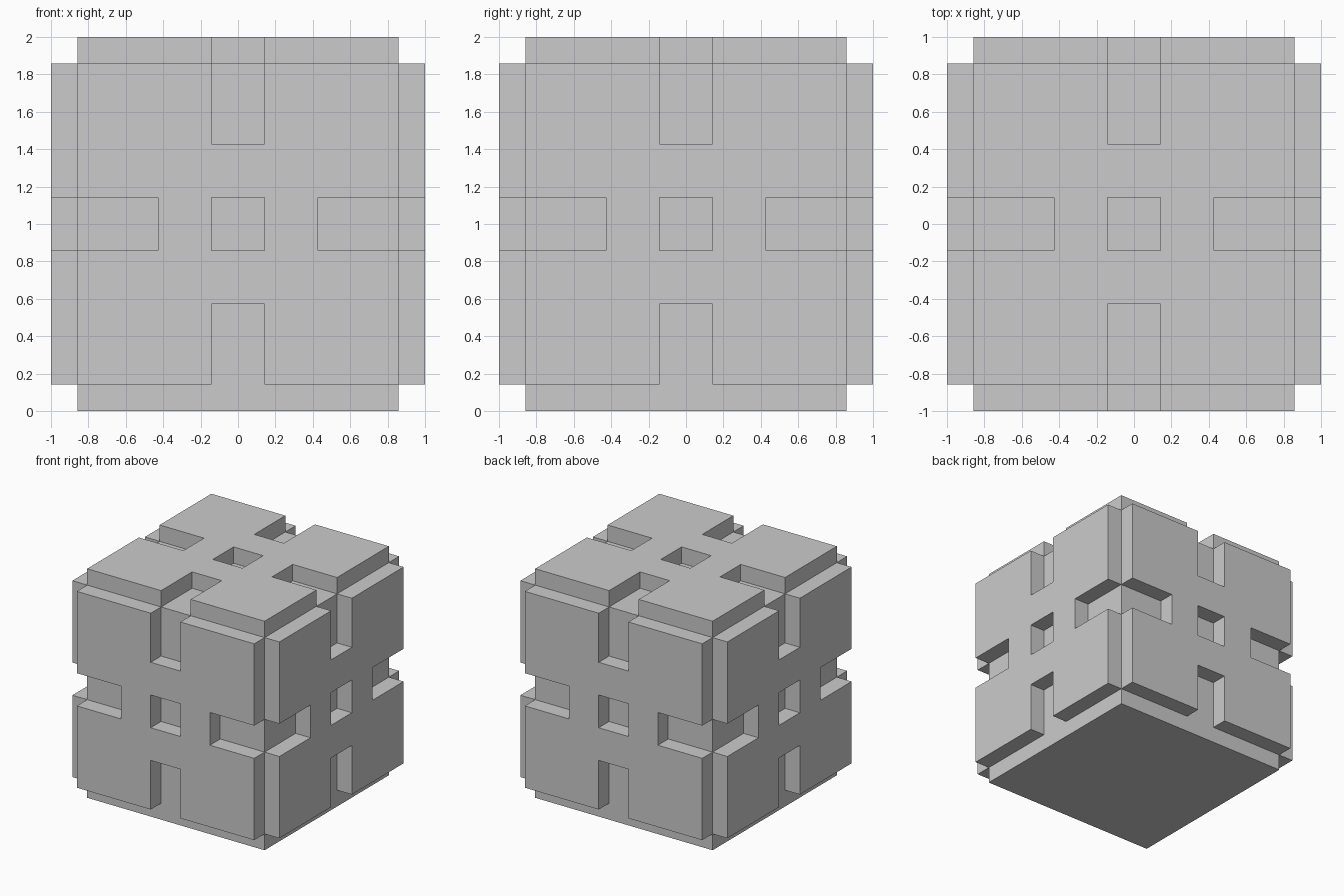
import bpy
import bmesh
from math import pi
from mathutils import Matrix, Vector

old = bpy.data.objects.get("Cube")
if old:
    bpy.data.objects.remove(old, do_unlink=True)

U = 1 / 7          # grid unit of the design
HALF = 6 * U       # half width of the core and of each panel

grey = bpy.data.materials.new("light_grey")
grey.use_nodes = True
colour = (0.6, 0.6, 0.6, 1)
grey.diffuse_color = colour
grey.node_tree.nodes["Principled BSDF"].inputs["Base Color"].default_value = colour


def make_object(name, bm):
    mesh = bpy.data.meshes.new(name)
    bm.to_mesh(mesh)
    bm.free()
    mesh.materials.append(grey)
    obj = bpy.data.objects.new(name, mesh)
    bpy.context.collection.objects.link(obj)
    return obj


# Core block
bm = bmesh.new()
bmesh.ops.create_cube(bm, size=1)
bmesh.ops.scale(bm, vec=(2 * HALF, 2 * HALF, 13 * U), verts=bm.verts)
bmesh.ops.translate(bm, vec=(0, 0, 6.5 * U), verts=bm.verts)
make_object("core", bm)


def is_open(x, y):
    """Centre hole and the four slots running in from the edge middles."""
    near, far = sorted((abs(x), abs(y)))
    return near < U and (far < U or far > 3 * U)


def panel(name, rotation):
    """Slotted square panel, one unit thick, on one side of the core."""
    cuts = [c * U for c in (-6, -3, -1, 1, 3, 6)]
    bm = bmesh.new()
    grid = [[bm.verts.new((x, y, HALF)) for y in cuts] for x in cuts]
    for i in range(5):
        for j in range(5):
            x = (cuts[i] + cuts[i + 1]) / 2
            y = (cuts[j] + cuts[j + 1]) / 2
            if not is_open(x, y):
                bm.faces.new((grid[i][j], grid[i + 1][j],
                              grid[i + 1][j + 1], grid[i][j + 1]))
    bmesh.ops.delete(bm, geom=[v for v in bm.verts if not v.link_faces],
                     context="VERTS")
    # Thicken outwards
    result = bmesh.ops.extrude_face_region(bm, geom=bm.faces[:],
                                           use_keep_orig=True)
    top = [g for g in result["geom"] if isinstance(g, bmesh.types.BMVert)]
    bmesh.ops.translate(bm, vec=(0, 0, U), verts=top)
    bmesh.ops.recalc_face_normals(bm, faces=bm.faces)
    # Turn to its side and lift to the core centre
    bmesh.ops.transform(bm, matrix=Matrix.Translation(Vector((0, 0, 1))) @ rotation,
                        verts=bm.verts)
    make_object(name, bm)


# Panels on the top and the four sides
panel("top_panel", Matrix.Identity(4))
tilt = Matrix.Rotation(pi / 2, 4, "X")
for k, side in enumerate(("front", "left", "back", "right")):
    panel(side + "_panel", Matrix.Rotation(k * pi / 2, 4, "Z") @ tilt)
